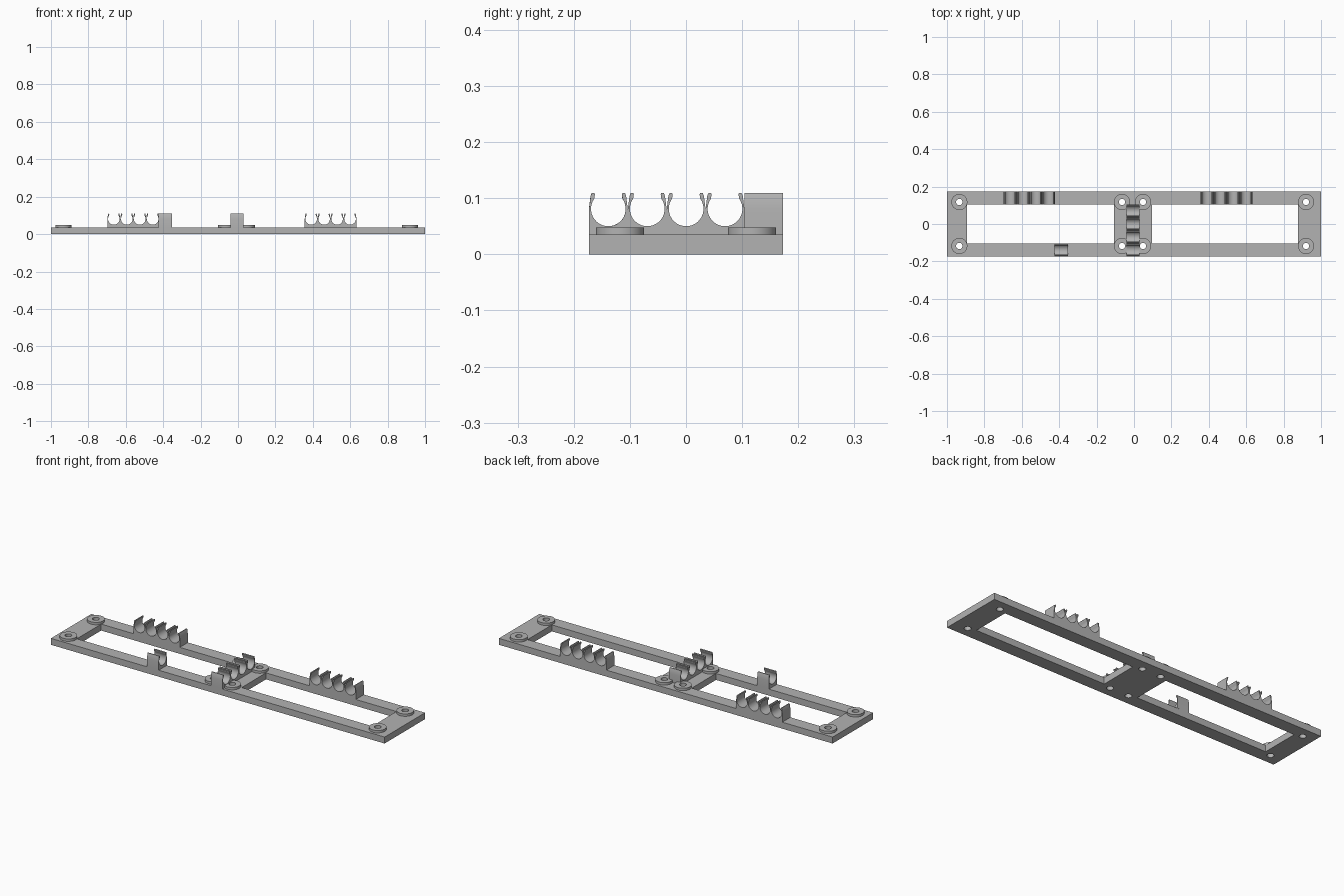
import bpy, bmesh
from math import sin, cos, pi, radians

cube = bpy.data.objects.get("Cube")
if cube:
    bpy.data.objects.remove(cube, do_unlink=True)

grey = bpy.data.materials.new("plain_grey")
grey.use_nodes = True
GREY = (0.45, 0.45, 0.45, 1)
grey.diffuse_color = GREY
grey.node_tree.nodes["Principled BSDF"].inputs["Base Color"].default_value = GREY

HALF_Y, RAIL_Y = 0.173, 0.104      # outer edge and inner edge of the rails
PLATE = 0.035                      # plate thickness
PITCH = 0.0693                     # spacing of the clip slots
BOSS_Y = 0.1175
BOSS_X = (-0.934, -0.064, 0.048, 0.92)


def rect(x0, x1, y0, y1):
    return [(x0, y0), (x1, y0), (x1, y1), (x0, y1)]


def circle(x, y, r, n=40):
    return [(x + r * cos(2 * pi * i / n), y + r * sin(2 * pi * i / n)) for i in range(n)]


def extrude(name, loops, depth, location, rotation=(0, 0, 0)):
    """Fill flat loops (inner ones become holes) and thicken them about the location."""
    curve = bpy.data.curves.new(name, 'CURVE')
    curve.dimensions = '2D'
    curve.fill_mode = 'BOTH'
    curve.extrude = depth / 2
    for loop in loops:
        spline = curve.splines.new('POLY')
        spline.points.add(len(loop) - 1)
        for point, (u, v) in zip(spline.points, loop):
            point.co = (u, v, 0, 1)
        spline.use_cyclic_u = True
    helper = bpy.data.objects.new(name + "_outline", curve)
    bpy.context.collection.objects.link(helper)
    graph = bpy.context.evaluated_depsgraph_get()
    mesh = bpy.data.meshes.new_from_object(helper.evaluated_get(graph))
    bpy.data.objects.remove(helper, do_unlink=True)

    bm = bmesh.new()
    bm.from_mesh(mesh)
    bmesh.ops.remove_doubles(bm, verts=bm.verts, dist=0.00001)
    bmesh.ops.recalc_face_normals(bm, faces=bm.faces)
    bm.to_mesh(mesh)
    bm.free()
    mesh.materials.clear()
    mesh.materials.append(grey)

    obj = bpy.data.objects.new(name, mesh)
    obj.location = location
    obj.rotation_euler = rotation
    bpy.context.collection.objects.link(obj)
    bpy.ops.object.select_all(action='DESELECT')
    obj.select_set(True)
    bpy.context.view_layer.objects.active = obj
    bpy.ops.object.shade_smooth_by_angle(angle=radians(30))
    return obj


def clip_profile(slots):
    """Row of open round slots with split prongs between them, from right to left."""
    half = slots * PITCH / 2
    h = PITCH / 2
    prong = [(h, 0.08), (h - 0.003, 0.104), (h - 0.005, 0.109), (0.025, 0.109), (0.024, 0.107)]
    points = [(-half, PLATE), (half, PLATE)]
    for s in range(slots):
        c = half - h - s * PITCH
        points += [(c + u, z) for u, z in prong]
        for i in range(25):
            a = radians(36 - i * 252 / 24)
            points.append((c + 0.031 * cos(a), 0.081 + 0.031 * sin(a)))
        # The last point of one slot is the notch shared with the next
        mirrored = [(c - u, z) for u, z in reversed(prong)]
        points += mirrored if s == slots - 1 else mirrored[:-1]
    return points


# Flat frame with two windows and screw holes
holes = [circle(x, y, 0.017) for x in BOSS_X for y in (-BOSS_Y, BOSS_Y)]
extrude("frame_plate",
        [rect(-1, 1, -HALF_Y, HALF_Y),
         rect(-0.893, -0.107, -RAIL_Y, RAIL_Y),
         rect(0.095, 0.877, -RAIL_Y, RAIL_Y)] + holes,
        PLATE, (0, 0, PLATE / 2))

# Raised washers around the screw holes
for i, x in enumerate(BOSS_X):
    for side, y in (("front", -BOSS_Y), ("rear", BOSS_Y)):
        extrude(f"screw_boss_{side}_{i + 1}", [circle(0, 0, 0.043), circle(0, 0, 0.017)],
                0.013, (x, y, PLATE + 0.0065))

# Four-slot cable clips on the rear rail
rail_mid = (HALF_Y + RAIL_Y) / 2
for name, x in (("right", -0.56), ("left", 0.495)):
    extrude(f"rear_clip_{name}", [clip_profile(4)], HALF_Y - RAIL_Y,
            (x, rail_mid, 0), (pi / 2, 0, 0))

# Clips whose slots run along the frame: centre row and single front clip
across = (pi / 2, 0, pi / 2)
extrude("centre_clip", [clip_profile(4)], 0.07, (-0.006, -HALF_Y + 2 * PITCH, 0), across)
extrude("front_clip", [clip_profile(1)], 0.07, (-0.389, -rail_mid, 0), across)
